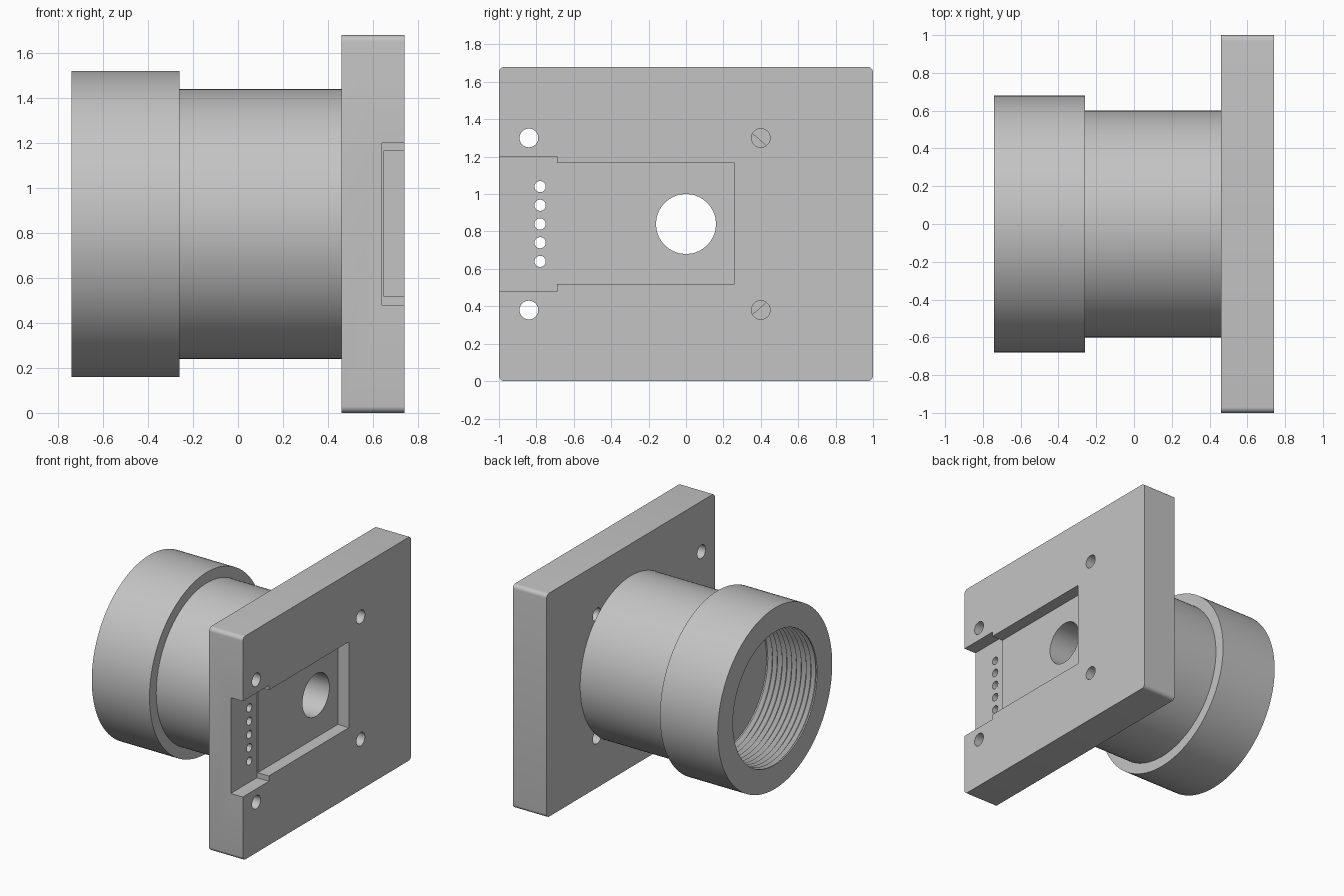
import bpy
import bmesh
import math
from mathutils import Matrix, Vector

if "Cube" in bpy.data.objects:
    bpy.data.objects.remove(bpy.data.objects["Cube"], do_unlink=True)

AXIS_Z = 0.84
BACK, FACE = 0.46, 0.74      # plate extent along x
HOLE_R = 0.16

grey = bpy.data.materials.new("machined grey")
grey.use_nodes = True
colour = (0.55, 0.55, 0.55, 1)
grey.diffuse_color = colour
grey.node_tree.nodes["Principled BSDF"].inputs["Base Color"].default_value = colour


def finish(name, bm):
    bmesh.ops.recalc_face_normals(bm, faces=bm.faces)
    mesh = bpy.data.meshes.new(name)
    bm.to_mesh(mesh)
    bm.free()
    mesh.materials.append(grey)
    obj = bpy.data.objects.new(name, mesh)
    bpy.context.collection.objects.link(obj)
    return obj


def activate(obj):
    bpy.ops.object.select_all(action='DESELECT')
    obj.select_set(True)
    bpy.context.view_layer.objects.active = obj


def box(name, low, high, corner=0):
    bm = bmesh.new()
    low, high = Vector(low), Vector(high)
    size = Matrix.Diagonal((*(high - low), 1))
    bmesh.ops.create_cube(bm, size=1, matrix=Matrix.Translation((low + high) / 2) @ size)
    if corner:
        edges = [e for e in bm.edges if abs(e.verts[0].co.x - e.verts[1].co.x) > 0.01]
        bmesh.ops.bevel(bm, geom=edges, offset=corner, segments=6,
                        profile=0.5, affect='EDGES')
    return finish(name, bm)


def drill(name, y, z, radius, sides=48):
    bm = bmesh.new()
    place = Matrix.Translation((0.6, y, z)) @ Matrix.Rotation(math.pi / 2, 4, 'Y')
    bmesh.ops.create_cone(bm, cap_ends=True, segments=sides, radius1=radius,
                          radius2=radius, depth=0.6, matrix=place)
    return finish(name, bm)


def cut(target, cutter):
    activate(target)
    mod = target.modifiers.new("cut", 'BOOLEAN')
    mod.operation = 'DIFFERENCE'
    mod.solver = 'EXACT'
    mod.object = cutter
    bpy.ops.object.modifier_apply(modifier=mod.name)
    bpy.data.objects.remove(cutter, do_unlink=True)


# Mounting plate with rounded corners
plate = box("mounting_plate", (BACK, -1, 0), (FACE, 1, 2 * AXIS_Z), corner=0.03)

# Stepped pocket open on one side
cut(plate, box("wide_pocket", (0.64, -1.1, 0.48), (0.9, -0.69, 1.2)))
cut(plate, box("narrow_pocket", (0.648, -0.8, 0.52), (0.9, 0.26, 1.165)))

# Optical opening, four screw holes and a row of pin holes
cut(plate, drill("opening", 0, AXIS_Z, HOLE_R, 96))
for y in (-0.84, 0.4):
    for side in (-1, 1):
        cut(plate, drill("screw_hole", y, AXIS_Z + side * 0.46, 0.05))
for i in range(-2, 3):
    cut(plate, drill("pin_hole", -0.78, AXIS_Z + i * 0.1, 0.03, 32))

# Barrel, collar and threaded bore turned from one profile (x, radius)
START, PITCH, TURNS, BORE = -0.74, 0.04, 10, 0.5
profile = [(BACK, HOLE_R), (BACK, 0.6), (-0.26, 0.6), (-0.26, 0.68),
           (START, 0.68), (START, BORE)]
for i in range(TURNS):
    x = START + 0.01 + i * PITCH
    profile += [(x, BORE), (x + PITCH / 2, BORE + 0.025)]
profile += [(START + 0.01 + TURNS * PITCH, BORE), (-0.32, BORE), (-0.32, HOLE_R)]

bm = bmesh.new()
ring = [bm.verts.new((x, 0, AXIS_Z + r)) for x, r in profile]
edges = [bm.edges.new((a, b)) for a, b in zip(ring, ring[1:] + ring[:1])]
bmesh.ops.spin(bm, geom=ring + edges, cent=(0, 0, AXIS_Z), axis=(1, 0, 0),
               angle=2 * math.pi, steps=128, use_merge=True)
bmesh.ops.remove_doubles(bm, verts=bm.verts, dist=0.0001)
barrel = finish("threaded_barrel", bm)

for obj in (plate, barrel):
    activate(obj)
    bpy.ops.object.shade_smooth_by_angle(angle=math.radians(30))
